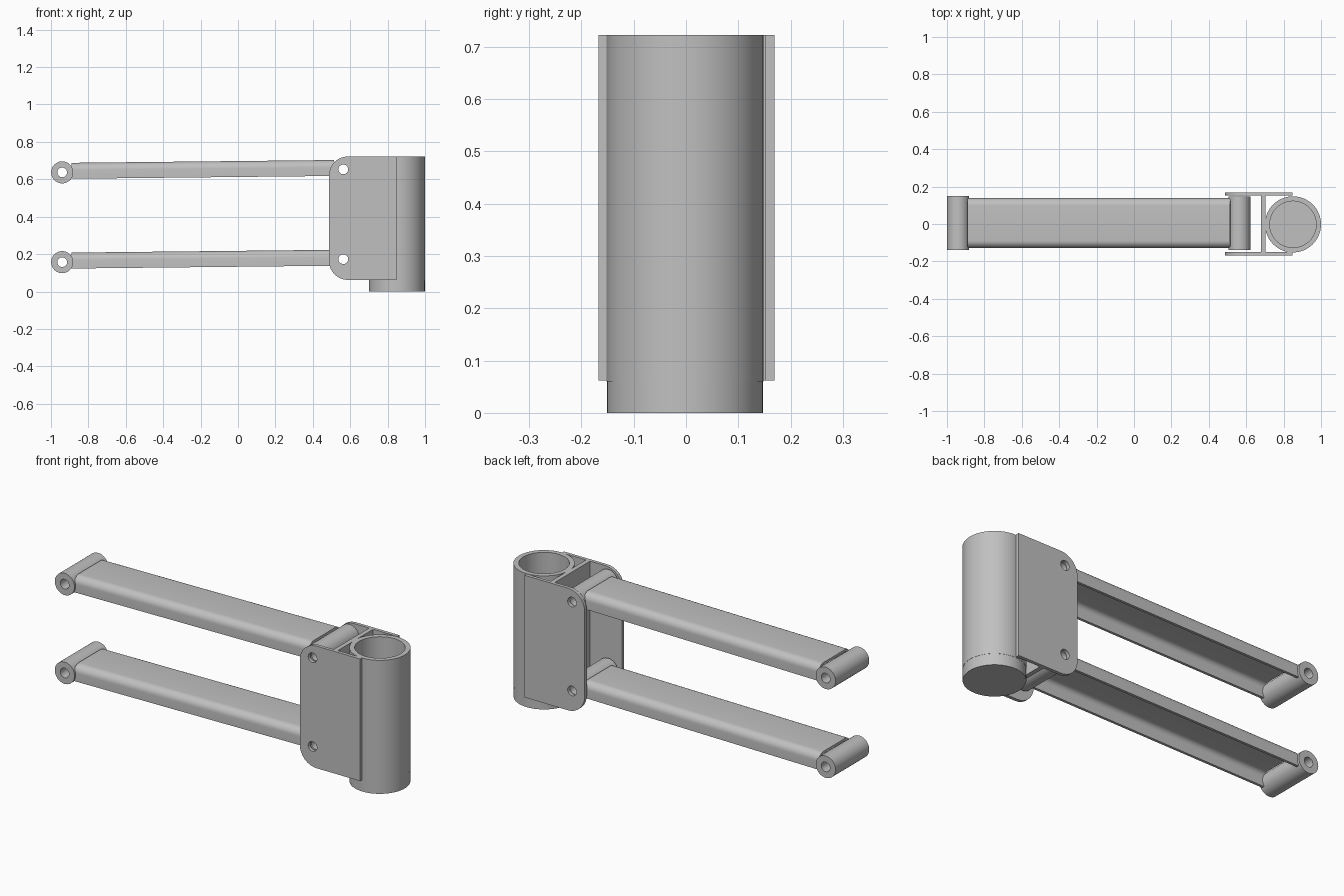
import bpy
import bmesh
from math import pi, sin, cos, atan2
from mathutils import Matrix, Vector

cube = bpy.data.objects.get("Cube")
if cube:
    bpy.data.objects.remove(cube, do_unlink=True)

metal = bpy.data.materials.new("grey_metal")
metal.use_nodes = True
GREY = (0.53, 0.53, 0.53, 1)
metal.diffuse_color = GREY
metal.node_tree.nodes["Principled BSDF"].inputs["Base Color"].default_value = GREY

# Orientations for extruded outlines
UP = Matrix.Identity(4)
ALONG_Y = Matrix.Rotation(pi / 2, 4, "X")
ALONG_X = Matrix.Rotation(pi / 2, 4, "Z") @ Matrix.Rotation(pi / 2, 4, "X")


def arc(cx, cy, r, start, end, steps=8):
    angles = [start + (end - start) * i / steps for i in range(steps + 1)]
    return [(cx + r * cos(a), cy + r * sin(a)) for a in angles]


def circle(cx, cy, r, steps=48):
    return arc(cx, cy, r, 0, 2 * pi, steps)[:-1]


def prism(name, loops, length, centre, turn):
    """Extrude closed outlines (inner ones become holes) into a mesh part."""
    curve = bpy.data.curves.new(name, "CURVE")
    curve.dimensions = "2D"
    curve.fill_mode = "BOTH"
    curve.extrude = length / 2
    for loop in loops:
        spline = curve.splines.new("POLY")
        spline.points.add(len(loop) - 1)
        for point, (x, y) in zip(spline.points, loop):
            point.co = (x, y, 0, 1)
        spline.use_cyclic_u = True
    temp = bpy.data.objects.new(name + "_outline", curve)
    bpy.context.collection.objects.link(temp)
    deps = bpy.context.evaluated_depsgraph_get()
    mesh = bpy.data.meshes.new_from_object(temp.evaluated_get(deps))
    bpy.data.objects.remove(temp, do_unlink=True)
    bpy.data.curves.remove(curve)

    bm = bmesh.new()
    bm.from_mesh(mesh)
    bmesh.ops.remove_doubles(bm, verts=bm.verts, dist=1e-5)
    bmesh.ops.recalc_face_normals(bm, faces=bm.faces)
    bm.to_mesh(mesh)
    bm.free()
    mesh.materials.clear()
    mesh.materials.append(metal)
    part = bpy.data.objects.new(name, mesh)
    part.matrix_world = Matrix.Translation(Vector(centre)) @ turn
    bpy.context.collection.objects.link(part)
    parts.append(part)
    return part


parts = []
TOP, PLATE_BOTTOM, FLOOR = 0.722, 0.062, 0.06
PIVOT_X, PIN_X = 0.563, -0.94
PIVOT_Z = {"upper": 0.653, "lower": 0.173}
DROP = 0.016

# Upright socket: hollow tube with a closed foot
prism("socket_tube", [circle(0, 0, 0.15, 64), circle(0, 0, 0.124, 64)],
      TOP - FLOOR, (0.85, -0.002, (TOP + FLOOR) / 2), UP)
prism("socket_foot", [circle(0, 0, 0.149, 64)], FLOOR, (0.85, -0.002, FLOOR / 2), UP)

# Bracket side plates with rounded outer corners and pivot holes
r = 0.1
left, right = 0.487, 0.847
outline = [(right, PLATE_BOTTOM), (right, TOP)]
outline += arc(left + r, TOP - r, r, pi / 2, pi)
outline += arc(left + r, PLATE_BOTTOM + r, r, pi, 1.5 * pi)
holes = [circle(PIVOT_X, z, 0.026, 32) for z in PIVOT_Z.values()]
for side, y in (("front", -0.1585), ("back", 0.1605)):
    prism(side + "_bracket_plate", [outline] + holes, 0.018, (0, y, 0), ALONG_Y)

# Web joining both plates to the tube
prism("bracket_web", [[(0.678, -0.152), (0.702, -0.152), (0.702, 0.154), (0.678, 0.154)]],
      TOP - PLATE_BOTTOM, (0, 0, (TOP + PLATE_BOTTOM) / 2), UP)

# Arms: downward-open channels with a bushing at each end
half, h, wall, bend = 0.133, 0.0425, 0.014, 0.04
c = half - bend
channel = [(half, -h)] + arc(c, h - bend, bend, 0, pi / 2)
channel += arc(-c, h - bend, bend, pi / 2, pi) + [(-half, -h), (-half + wall, -h)]
channel += arc(-c, h - bend, bend - wall, pi, pi / 2)
channel += arc(c, h - bend, bend - wall, pi / 2, 0) + [(half - wall, -h)]
tilt = Matrix.Rotation(-atan2(DROP, PIVOT_X - PIN_X), 4, "Y")
for level, z in PIVOT_Z.items():
    prism(level + "_arm", [channel], 1.405, (-0.1875, 0.005, z - DROP / 2 + 0.008),
          tilt @ ALONG_X)
    ring = [circle(0, 0, 0.059), circle(0, 0, 0.026, 32)]
    prism(level + "_inner_bushing", ring, 0.288, (PIVOT_X, 0.004, z), ALONG_Y)
    prism(level + "_outer_bushing", ring, 0.288, (PIN_X, 0.006, z - DROP), ALONG_Y)

# Smooth curved walls, keep edges sharp
bpy.ops.object.select_all(action="DESELECT")
for part in parts:
    part.select_set(True)
bpy.context.view_layer.objects.active = parts[0]
bpy.ops.object.shade_smooth_by_angle(angle=pi / 6)
